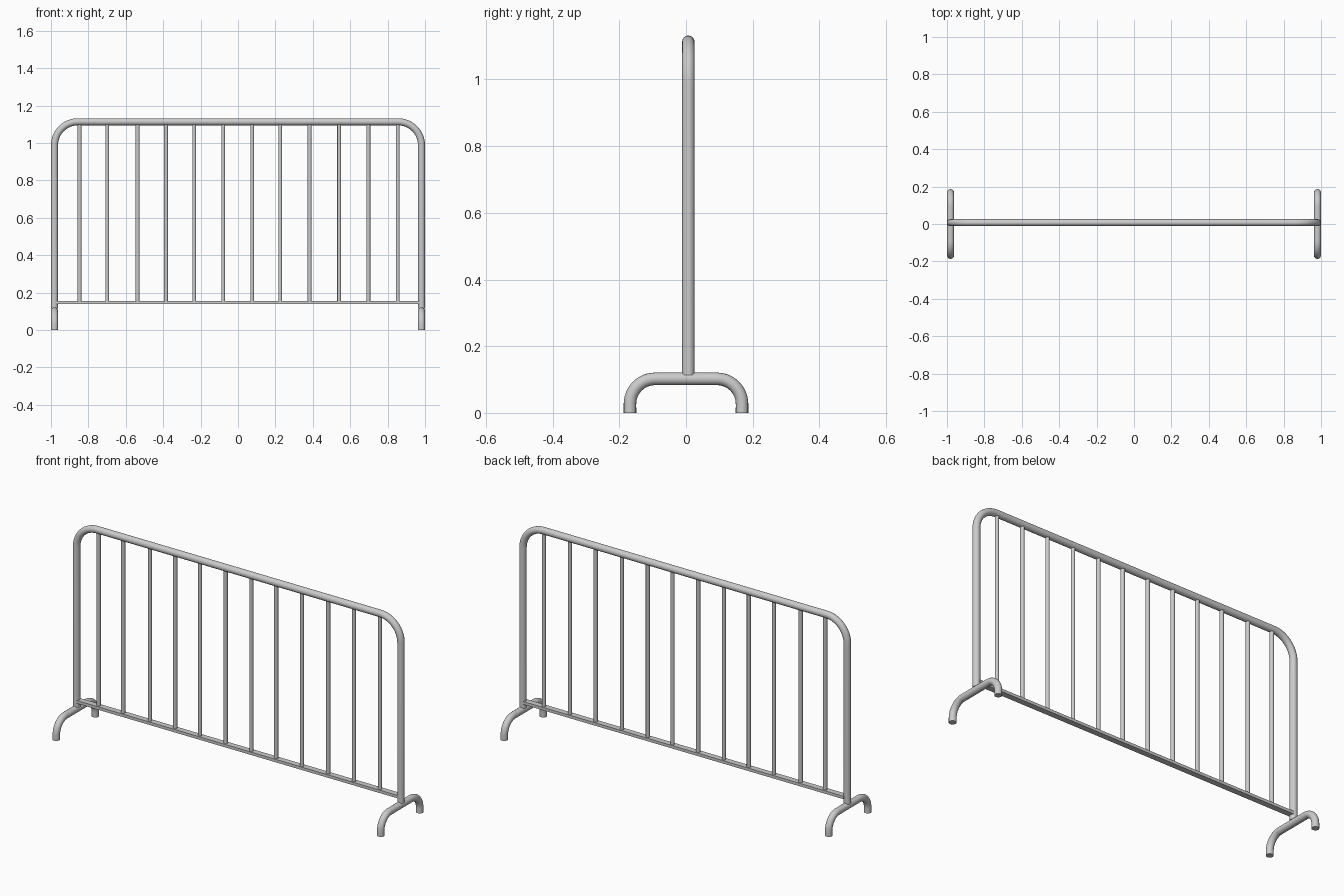
import bpy, math

if "Cube" in bpy.data.objects:
    bpy.data.objects.remove(bpy.data.objects["Cube"])

R = 0.0188          # main tube radius
Y = 0.007           # plane of the fence panel


def tube(name, pts, radius, res=6):
    """Round capped tube swept along a path, turned into a mesh."""
    cu = bpy.data.curves.new(name, 'CURVE')
    cu.dimensions = '3D'
    cu.bevel_depth = radius
    cu.bevel_resolution = res
    cu.use_fill_caps = True
    sp = cu.splines.new('POLY')
    sp.points.add(len(pts) - 1)
    for p, co in zip(sp.points, pts):
        p.co = (*co, 1)
    ob = bpy.data.objects.new(name, cu)
    bpy.context.collection.objects.link(ob)
    bpy.ops.object.select_all(action='DESELECT')
    ob.select_set(True)
    bpy.context.view_layer.objects.active = ob
    bpy.ops.object.convert(target='MESH')
    bpy.ops.object.shade_smooth_by_angle(angle=math.radians(40))
    return bpy.context.object


def arch(half, bottom, top, bend, steps=12):
    """Upside-down U with rounded corners, as (u, z) points."""
    right = [(half, bottom)]
    for i in range(steps + 1):
        a = math.pi / 2 * i / steps
        right.append((half - bend + bend * math.cos(a),
                      top - bend + bend * math.sin(a)))
    return right + [(-u, z) for u, z in reversed(right)]


# Outer frame: two posts and the top rail in one bent tube
tube("outer_frame", [(u, Y, z) for u, z in arch(0.981, 0.114, 1.113, 0.125)], R)

# Bent tube feet under each post
for side, x in (("left", -0.981), ("right", 0.981)):
    tube(side + "_foot",
         [(x, u, z) for u, z in arch(0.168, 0.0, 0.102, 0.075)], R)

# Flat bottom rail
bpy.ops.mesh.primitive_cube_add(size=1, location=(0, Y, 0.147))
rail = bpy.context.object
rail.name = "bottom_rail"
rail.scale = (1.94, 0.032, 0.016)

# Vertical bars
bars = [-0.847, -0.699, -0.537, -0.385, -0.234, -0.079,
        0.076, 0.226, 0.383, 0.541, 0.697, 0.854]
for i, x in enumerate(bars):
    tube(f"vertical_bar_{i + 1}", [(x, Y, 0.147), (x, Y, 1.11)], 0.0105, 4)
